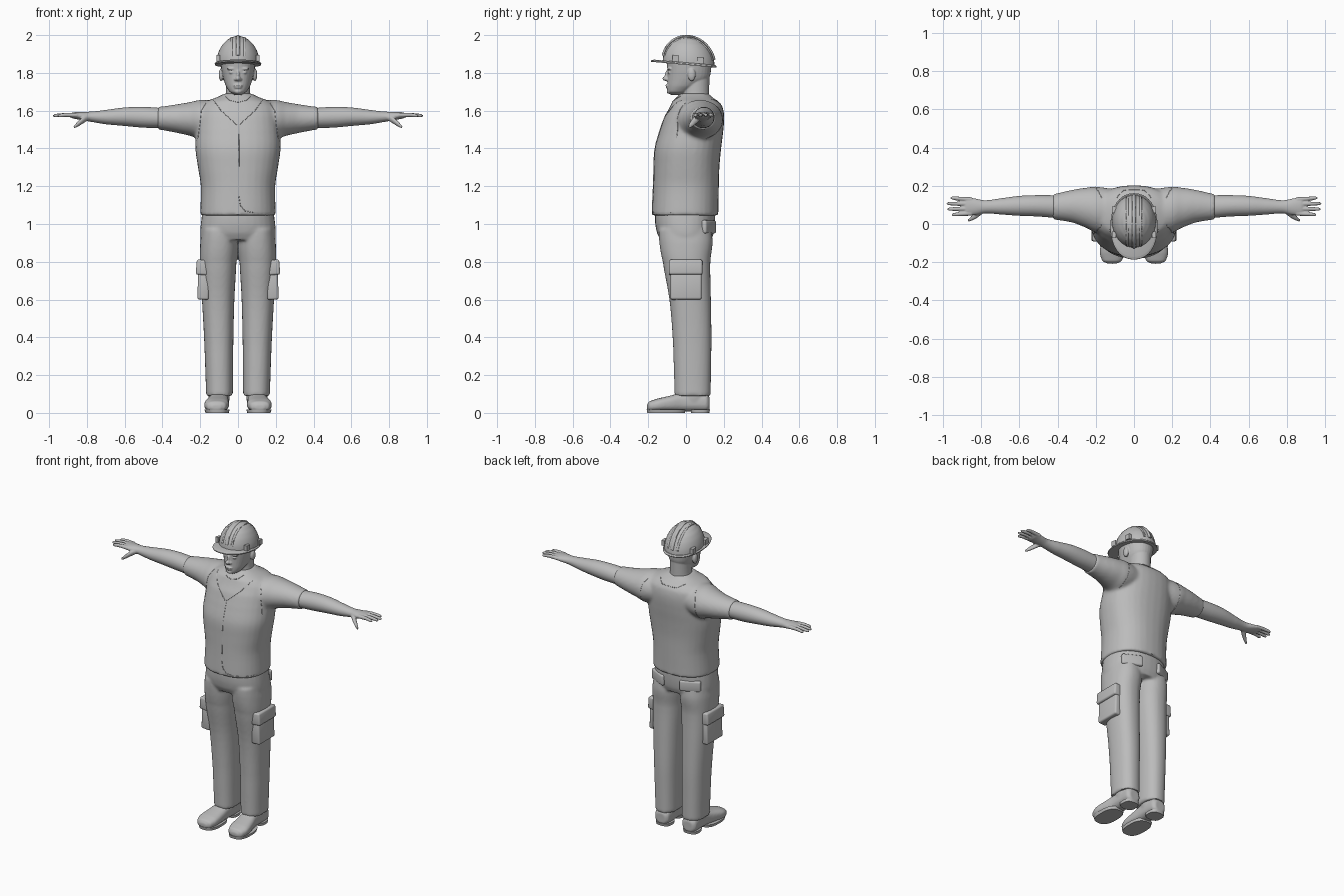
import bpy, bmesh
from math import sin, cos, pi, radians, sqrt, copysign
from mathutils import Vector, Matrix
from mathutils.bvhtree import BVHTree

if "Cube" in bpy.data.objects:
    bpy.data.objects.remove(bpy.data.objects["Cube"])

grey = bpy.data.materials.new("plain_grey")
grey.use_nodes = True
grey.diffuse_color = (0.5, 0.5, 0.5, 1)
grey.node_tree.nodes["Principled BSDF"].inputs["Base Color"].default_value = (0.5, 0.5, 0.5, 1)
SIDES = ((1, "left"), (-1, "right"))


def smooth_rows(rows, steps=4):
    """Catmull-Rom interpolation between cross-sections."""
    out = []
    for i in range(len(rows) - 1):
        a, b, c, d = (rows[max(0, min(len(rows) - 1, i + k))] for k in (-1, 0, 1, 2))
        for j in range(steps):
            t = j / steps
            row = [q + t * (r - p) / 2 + t * t * (2 * p - 5 * q + 4 * r - s) / 2
                   + t ** 3 * (3 * q - p - 3 * r + s) / 2 for p, q, r, s in zip(a, b, c, d)]
            row[0] = b[0] + t * (c[0] - b[0])
            out.append(row)
    return out + [list(rows[-1])]


def loft(bm, rows, axis="z", power=2.0, side=1, segments=32):
    """Rows are (position, centre u, centre v, radius u, radius v)."""
    rings = []
    for t, cu, cv, ru, rv in smooth_rows(rows):
        ring = []
        for k in range(segments):
            c, s = cos(2 * pi * k / segments), sin(2 * pi * k / segments)
            u = cu + ru * copysign(abs(c) ** (2 / power), c)
            v = cv + rv * copysign(abs(s) ** (2 / power), s)
            x, y, z = {"z": (u, v, t), "x": (t, u, v), "y": (u, t, v)}[axis]
            ring.append(bm.verts.new((x * side, y, z)))
        rings.append(ring)
    faces = [bm.faces.new(rings[0]), bm.faces.new(rings[-1])]
    for a, b in zip(rings, rings[1:]):
        for k in range(segments):
            n = (k + 1) % segments
            faces.append(bm.faces.new((a[k], a[n], b[n], b[k])))
    bmesh.ops.recalc_face_normals(bm, faces=faces)


def blob(bm, loc, size):
    bmesh.ops.create_uvsphere(bm, u_segments=16, v_segments=10, radius=1,
                              matrix=Matrix.Translation(loc) @ Matrix.Diagonal((*size, 1)))


def activate(ob):
    bpy.ops.object.select_all(action="DESELECT")
    ob.select_set(True)
    bpy.context.view_layer.objects.active = ob


def finish(name, bm, voxel=0, relax=4):
    """Make the object; with a voxel size, fuse its overlapping volumes."""
    me = bpy.data.meshes.new(name)
    bm.to_mesh(me)
    bm.free()
    ob = bpy.data.objects.new(name, me)
    bpy.context.collection.objects.link(ob)
    me.materials.append(grey)
    activate(ob)
    if voxel:
        mod = ob.modifiers.new("fuse", "REMESH")
        mod.mode, mod.voxel_size = "VOXEL", voxel
        sm = ob.modifiers.new("relax", "SMOOTH")
        sm.factor, sm.iterations = 0.5, relax
        bpy.ops.object.convert(target="MESH")
    bpy.ops.object.shade_smooth_by_angle(angle=radians(45))
    return ob


def tube(name, points, radius):
    cu = bpy.data.curves.new(name, "CURVE")
    cu.dimensions, cu.bevel_depth, cu.bevel_resolution, cu.use_fill_caps = "3D", radius, 2, True
    sp = cu.splines.new("POLY")
    sp.points.add(len(points) - 1)
    for p, co in zip(sp.points, points):
        p.co = (*co, 1)
    ob = bpy.data.objects.new(name, cu)
    bpy.context.collection.objects.link(ob)
    cu.materials.append(grey)
    activate(ob)
    bpy.ops.object.convert(target="MESH")
    bpy.ops.object.shade_smooth_by_angle(angle=radians(45))


def pocket(name, loc, size, turn=0, tilt=0):
    bm = bmesh.new()
    m = Matrix.Translation(loc) @ Matrix.Rotation(turn, 4, "Z") @ Matrix.Rotation(tilt, 4, "Y")
    bmesh.ops.create_cube(bm, size=1, matrix=m @ Matrix.Diagonal((*size, 1)))
    bmesh.ops.bevel(bm, geom=bm.edges[:], offset=0.011, segments=3, profile=0.5, affect="EDGES")
    finish(name, bm)


# Shirt and vest: trunk and short sleeves in one surface
bm = bmesh.new()
loft(bm, [(1.045, 0, -.005, .2, .176), (1.2, 0, .0, .197, .174), (1.3, 0, .003, .212, .174),
          (1.4, 0, .01, .226, .176), (1.5, 0, .03, .222, .168), (1.57, 0, .044, .216, .158),
          (1.62, 0, .054, .205, .14), (1.65, 0, .05, .168, .122), (1.67, 0, .045, .115, .095),
          (1.69, 0, .045, .076, .078)], power=2.3)
for s, _ in SIDES:
    loft(bm, [(.08, .065, 1.56, .115, .09), (.2, .075, 1.553, .12, .104), (.25, .085, 1.556, .105, .09),
              (.32, .093, 1.558, .086, .076), (.425, .09, 1.56, .067, .06)], "x", side=s)
shirt = finish("vest_and_shirt", bm, 0.01, 5)

# Trousers: hips and both legs in one surface
bm = bmesh.new()
loft(bm, [(.915, 0, 0, .196, .135), (.95, 0, -.003, .2, .15), (1.0, 0, -.005, .197, .158),
          (1.06, 0, -.005, .19, .16)], power=2.3)
for s, _ in SIDES:
    loft(bm, [(.09, .098, .035, .071, .096), (.25, .1, .034, .074, .099), (.4, .102, .032, .078, .103),
              (.6, .105, .022, .086, .11), (.8, .105, .003, .097, .126), (.9, .1, 0, .1, .141),
              (.97, .1, -.005, .092, .14)], power=2.3, side=s)
finish("trousers", bm, 0.009, 5)

for s, label in SIDES:
    # Bare forearm, palm, fingers and thumb
    bm = bmesh.new()
    loft(bm, [(.38, .09, 1.56, .06, .053), (.5, .095, 1.565, .056, .055), (.6, .095, 1.568, .052, .049),
              (.7, .092, 1.566, .042, .038), (.78, .09, 1.568, .034, .027), (.83, .09, 1.572, .043, .022),
              (.875, .092, 1.575, .047, .016), (.89, .092, 1.575, .04, .01)], "x", side=s)
    for y, fan, tip in ((.055, -.006, .955), (.08, -.002, .977), (.105, .002, .98), (.128, .008, .96)):
        loft(bm, [(.85, y, 1.576, .012, .012), (.91, y + fan / 2, 1.578, .011, .011),
                  (tip - .01, y + fan, 1.574, .009, .009), (tip, y + fan, 1.573, .004, .004)],
             "x", side=s, segments=12)
    loft(bm, [(.79, .07, 1.565, .016, .016), (.82, .05, 1.55, .018, .018), (.85, .03, 1.528, .013, .014),
              (.87, .018, 1.514, .006, .008)], "x", side=s, segments=12)
    finish(label + "_arm", bm, 0.004, 3)

    # Shoe with ankle cuff, and a sole split into heel and tread
    bm = bmesh.new()
    loft(bm, [(-.207, .115, .03, .025, .014), (-.195, .115, .035, .05, .026), (-.15, .114, .042, .065, .034),
              (-.08, .108, .05, .06, .042), (-.02, .102, .058, .052, .05), (.05, .1, .06, .052, .052),
              (.11, .1, .056, .05, .048), (.125, .1, .05, .035, .035)], "y", 2.6, s)
    loft(bm, [(.04, .1, .04, .05, .07), (.08, .1, .04, .056, .075), (.12, .1, .04, .056, .075)], side=s)
    finish(label + "_shoe", bm, 0.006, 3)
    bm = bmesh.new()
    loft(bm, [(0, .11, -.105, .062, .1), (.018, .111, -.105, .066, .103)], power=2.6, side=s)
    loft(bm, [(0, .1, .075, .05, .048), (.018, .1, .075, .052, .052)], power=2.8, side=s)
    finish(label + "_sole", bm)

    # Cargo pocket with flap, and back pocket
    pocket(label + "_cargo_pocket", (s * .183, 0, .672), (.06, .165, .145), tilt=s * -.04)
    pocket(label + "_cargo_flap", (s * .188, -.002, .77), (.066, .178, .08), tilt=s * -.08)
    pocket(label + "_back_pocket", (s * .115, .118, .985), (.13, .036, .07), turn=s * -.45)

# Head, neck and face
bm = bmesh.new()
loft(bm, [(1.64, 0, .05, .07, .075), (1.7, 0, .052, .064, .071), (1.82, 0, .055, .064, .07)])
loft(bm, [(1.684, 0, -.05, .022, .03), (1.7, 0, -.04, .045, .056), (1.73, 0, -.015, .064, .084),
          (1.77, 0, .011, .078, .11), (1.82, 0, .017, .088, .116), (1.87, 0, .017, .091, .12),
          (1.92, 0, .015, .08, .1)], power=2.15)
blob(bm, (0, -.106, 1.77), (.014, .019, .013))
blob(bm, (0, -.099, 1.788), (.009, .013, .026))
blob(bm, (0, -.098, 1.733), (.026, .011, .006))
blob(bm, (0, -.095, 1.723), (.022, .012, .007))
blob(bm, (0, -.085, 1.702), (.022, .018, .014))
for s, _ in SIDES:
    blob(bm, (s * .034, -.086, 1.822), (.026, .014, .008))
    blob(bm, (s * .034, -.085, 1.802), (.014, .013, .007))
    blob(bm, (s * .013, -.1, 1.766), (.008, .011, .008))
    blob(bm, (s * .089, .03, 1.79), (.013, .021, .034))
finish("head", bm, 0.004, 3)

# Hard hat: dome, brim, crown ribs and side clips, all pitched up at the front
PITCH, BASE, HEIGHT, MID = -.09, 1.845, .151, .014
bm = bmesh.new()
loft(bm, [(BASE + HEIGHT * sin(a), 0, MID, .115 * cos(a), .138 * cos(a))
          for a in (radians(d) for d in (0, 15, 30, 45, 60, 72, 82, 88))])
loft(bm, [(1.842, 0, -.012, .122, .172), (1.849, 0, -.012, .123, .173), (1.855, 0, -.008, .116, .163)],
     power=2.2, segments=48)
for s, _ in SIDES:
    for y in (-.055, .075):
        bmesh.ops.create_cube(bm, size=1, matrix=Matrix.Translation((s * .105, y, 1.872))
                              @ Matrix.Diagonal((.02, .034, .034, 1)))
for v in bm.verts:
    v.co.z += PITCH * v.co.y
finish("hard_hat", bm)
for x, r, name in ((0, .011, "middle_rib"), (.034, .007, "left_rib"), (-.034, .007, "right_rib")):
    k = sqrt(1 - (x / .115) ** 2)
    path = []
    for i in range(25):
        a = radians(14 + i * 152 / 24)
        y = MID + .136 * k * cos(a)
        path.append((x, y, BASE + (HEIGHT - .005) * k * sin(a) + PITCH * y))
    tube(name, path, r)

# Seams laid onto the shirt surface
tree = BVHTree.FromPolygons([v.co[:] for v in shirt.data.vertices],
                            [p.vertices[:] for p in shirt.data.polygons])


def seam(name, pts, front=-1, radius=.0018):
    path = []
    for (x0, z0), (x1, z1) in zip(pts, pts[1:]):
        for i in range(9):
            t = i / 8
            hit = tree.ray_cast(Vector((x0 + t * (x1 - x0), front, z0 + t * (z1 - z0))),
                                Vector((0, -front, 0)))[0]
            if hit and not (path and (path[-1] - hit).length < .001):
                path.append(hit)
    if len(path) > 1:
        tube(name, path, radius)


seam("front_opening", [(.006, 1.525), (.004, 1.15), (.012, 1.1), (.035, 1.07), (.08, 1.06), (.185, 1.06)])
seam("back_neckline", [(-.09, 1.66), (-.05, 1.64), (.05, 1.64), (.09, 1.66)], 1)
seam("crew_neckline", [(-.065, 1.675), (-.045, 1.655), (0, 1.645), (.045, 1.655), (.065, 1.675)])
for s, label in SIDES:
    seam(label + "_neck_edge", [(s * .13, 1.655), (s * .09, 1.6), (s * .006, 1.525)])
    for front, part in ((-1, "front"), (1, "back")):
        seam(label + "_armhole_" + part,
             [(s * .17, 1.64), (s * .195, 1.6), (s * .203, 1.52), (s * .212, 1.45)], front)
